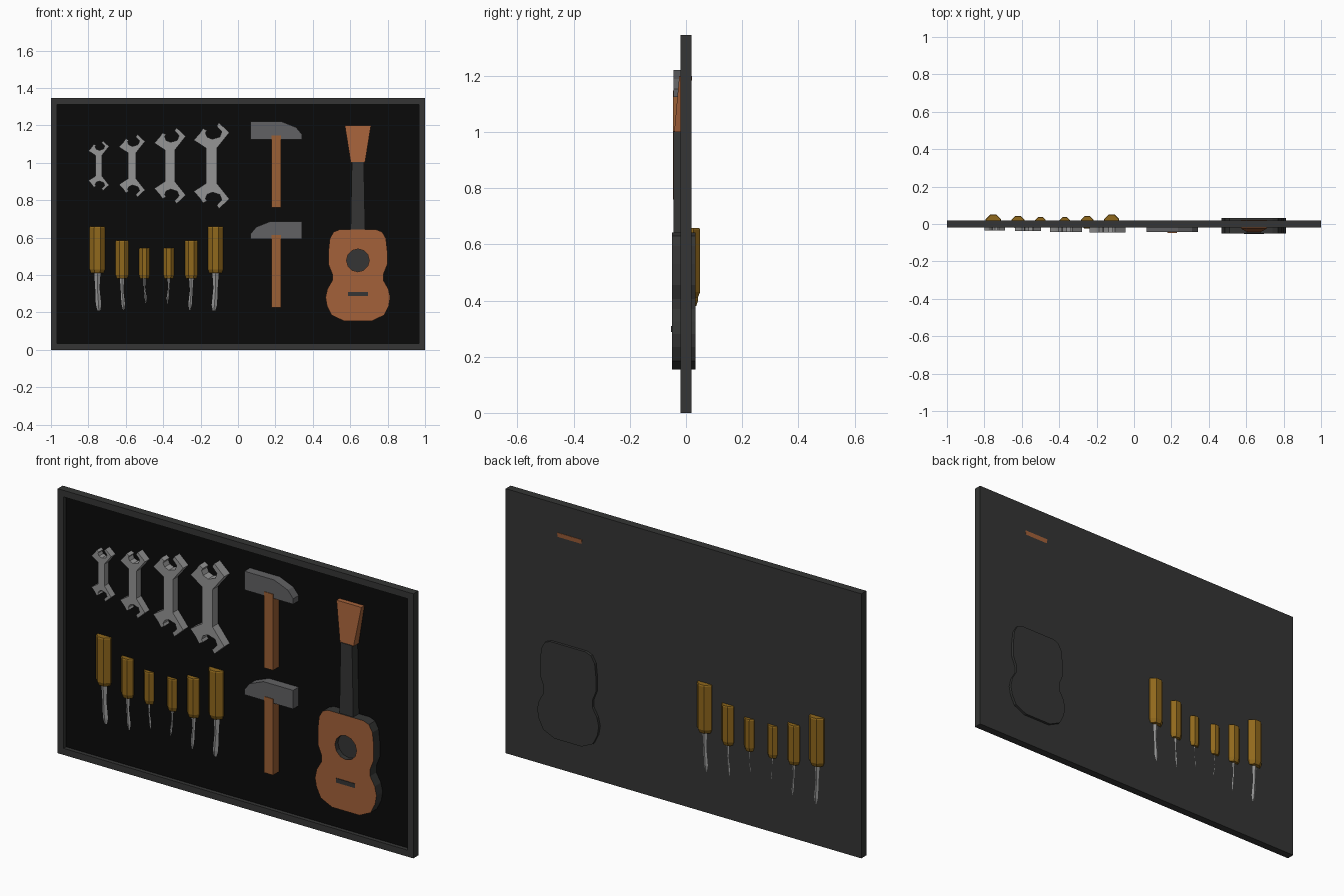
import bpy, bmesh, math

if "Cube" in bpy.data.objects:
    bpy.data.objects.remove(bpy.data.objects["Cube"])


def material(name, r, g, b):
    m = bpy.data.materials.new(name)
    m.diffuse_color = (r, g, b, 1)
    m.use_nodes = True
    m.node_tree.nodes["Principled BSDF"].inputs["Base Color"].default_value = m.diffuse_color
    return m


DARK = material("dark_grey", .035, .036, .035)
BLACK = material("black_backing", .003, .003, .003)
STEEL = material("steel", .3, .3, .3)
IRON = material("iron", .12, .12, .125)
WOOD = material("handle_wood", .33, .115, .035)
GOLD = material("amber_grip", .28, .14, .012)
ORANGE = material("guitar_top", .37, .12, .042)


def finish(name, bm, mats):
    bmesh.ops.recalc_face_normals(bm, faces=bm.faces)
    me = bpy.data.meshes.new(name)
    bm.to_mesh(me)
    bm.free()
    for m in mats:
        me.materials.append(m)
    ob = bpy.data.objects.new(name, me)
    bpy.context.collection.objects.link(ob)
    return ob


def prism(name, pts, front, back, mats, front_index=0):
    """Extrude an x-z outline between two depths."""
    bm = bmesh.new()
    a = [bm.verts.new((x, front, z)) for x, z in pts]
    b = [bm.verts.new((x, back, z)) for x, z in pts]
    bm.faces.new(a).material_index = front_index
    bm.faces.new(b[::-1])
    n = len(pts)
    for i in range(n):
        j = (i + 1) % n
        bm.faces.new((a[i], b[i], b[j], a[j]))
    return finish(name, bm, mats)


def box(name, x0, x1, z0, z1, front, back, mat):
    return prism(name, [(x0, z0), (x1, z0), (x1, z1), (x0, z1)], front, back, [mat])


def rod(name, rings, y, mat, sides=8):
    """Loft flat-sided rings given as (x, z, radius)."""
    bm = bmesh.new()
    loops = []
    for x, z, r in rings:
        r /= math.cos(math.pi / sides)
        angs = [(k + .5) * 2 * math.pi / sides for k in range(sides)]
        loops.append([bm.verts.new((x + r * math.cos(t), y + r * math.sin(t), z)) for t in angs])
    bm.faces.new(loops[0])
    bm.faces.new(loops[-1][::-1])
    for a, b in zip(loops, loops[1:]):
        for i in range(sides):
            j = (i + 1) % sides
            bm.faces.new((a[i], a[j], b[j], b[i]))
    return finish(name, bm, [mat])


# Framed board with recessed black backing
bm = bmesh.new()
front = bm.faces.new([bm.verts.new((x, -.02, z)) for x, z in
                      ((-1, 0), (1, 0), (1, 1.345), (-1, 1.345))])
back = bmesh.ops.extrude_face_region(bm, geom=[front], use_keep_orig=True)["geom"]
for v in back:
    if isinstance(v, bmesh.types.BMVert):
        v.co.y = .02
bmesh.ops.recalc_face_normals(bm, faces=bm.faces)
panel = min(bm.faces, key=lambda f: f.calc_center_median().y)
bmesh.ops.inset_region(bm, faces=[panel], thickness=.047)
bmesh.ops.inset_region(bm, faces=[panel], thickness=0, depth=-.02)
panel.material_index = 1
finish("framed_board", bm, [DARK, BLACK])

# Four double-ended wrenches
jaw = [(.03, .095), (.096, .178), (.04, .23), (.028, .212), (.055, .182), (.045, .155),
       (.005, .142), (-.022, .153), (-.032, .175), (-.024, .188), (-.045, .2),
       (-.063, .172), (-.095, .137), (-.03, .095)]
outline = jaw + [(x, -z) for x, z in reversed(jaw)]
for i, (x, s) in enumerate([(-.745, .58), (-.567, .73), (-.364, .885), (-.142, 1)]):
    prism(f"wrench_{i + 1}", [(x + s * px, .984 + s * pz) for px, pz in outline],
          -.02 - .025 * s, .005, [STEEL])

# Six screwdrivers, sizes mirrored about the middle of the row
for i, (x, r, top, neck, tip, sr) in enumerate([
        (-.752, .041, .658, .41, .21, .015), (-.62, .034, .583, .38, .214, .0125),
        (-.5, .028, .545, .38, .246, .0105), (-.37, .028, .545, .38, .246, .0105),
        (-.25, .034, .583, .38, .214, .0125), (-.12, .041, .658, .41, .21, .015)]):
    bend = .008 if i < 3 else -.008
    rod(f"screwdriver_grip_{i + 1}",
        [(x, neck, r * .8), (x, neck + .02, r), (x, top - .006, r), (x, top, r * .93)], .009, GOLD)
    rod(f"screwdriver_shaft_{i + 1}",
        [(x + bend, tip, sr * .75), (x + bend * .8, tip + .03, sr),
         (x, (neck + tip) / 2 + .02, sr * .9), (x, neck + .01, sr * 1.1)], .009, STEEL, 6)

# Two hammers, the lower head flipped left to right
head = [(-.137, 0), (.137, 0), (.137, .028), (.107, .064), (.03, .095), (-.137, .095)]
for name, z, flip in (("upper", 1.125, 1), ("lower", .592, -1)):
    prism(name + "_hammer_head", [(.204 + flip * px, z + pz) for px, pz in head],
          -.044, .005, [IRON])
    box(name + "_hammer_handle", .18, .23, z - .365, z + .022, -.047, .005, WOOD)

# Guitar body with sunken sound hole
GX = .641
half = [(.077, .155), (.14, .185), (.165, .235), (.173, .28), (.163, .325), (.137, .37),
        (.137, .405), (.157, .455), (.157, .53), (.15, .595), (.13, .63), (.1, .642)]
body = prism("guitar_body", [(GX + x, z) for x, z in half] + [(GX - x, z) for x, z in half[::-1]],
             -.05, .033, [DARK, ORANGE], 1)
hole = [(GX + .061 * math.cos(k * math.pi / 6), .478 + .061 * math.sin(k * math.pi / 6))
        for k in range(12)]
cutter = prism("sound_hole_cutter", hole, -.07, -.025, [DARK, ORANGE])
cutter.hide_render = True
cutter.hide_set(True)
cut = body.modifiers.new("sound_hole", "BOOLEAN")
cut.object = cutter
cut.operation = "DIFFERENCE"
cut.solver = "EXACT"

# Guitar bridge, neck and leaning headstock
box("guitar_bridge", GX - .053, GX + .053, .288, .31, -.053, -.04, DARK)
prism("guitar_neck", [(GX - .039, .63), (GX + .039, .63), (GX + .032, 1.003), (GX - .032, 1.003)],
      -.045, .005, [DARK])
headstock = prism("guitar_headstock", [(GX - .038, 1.0), (GX + .038, 1.0),
                                       (GX + .07, 1.2), (GX - .07, 1.2)], -.042, .004, [ORANGE])
for v in headstock.data.vertices:
    if v.co.z > 1.1:
        v.co.y += .018
